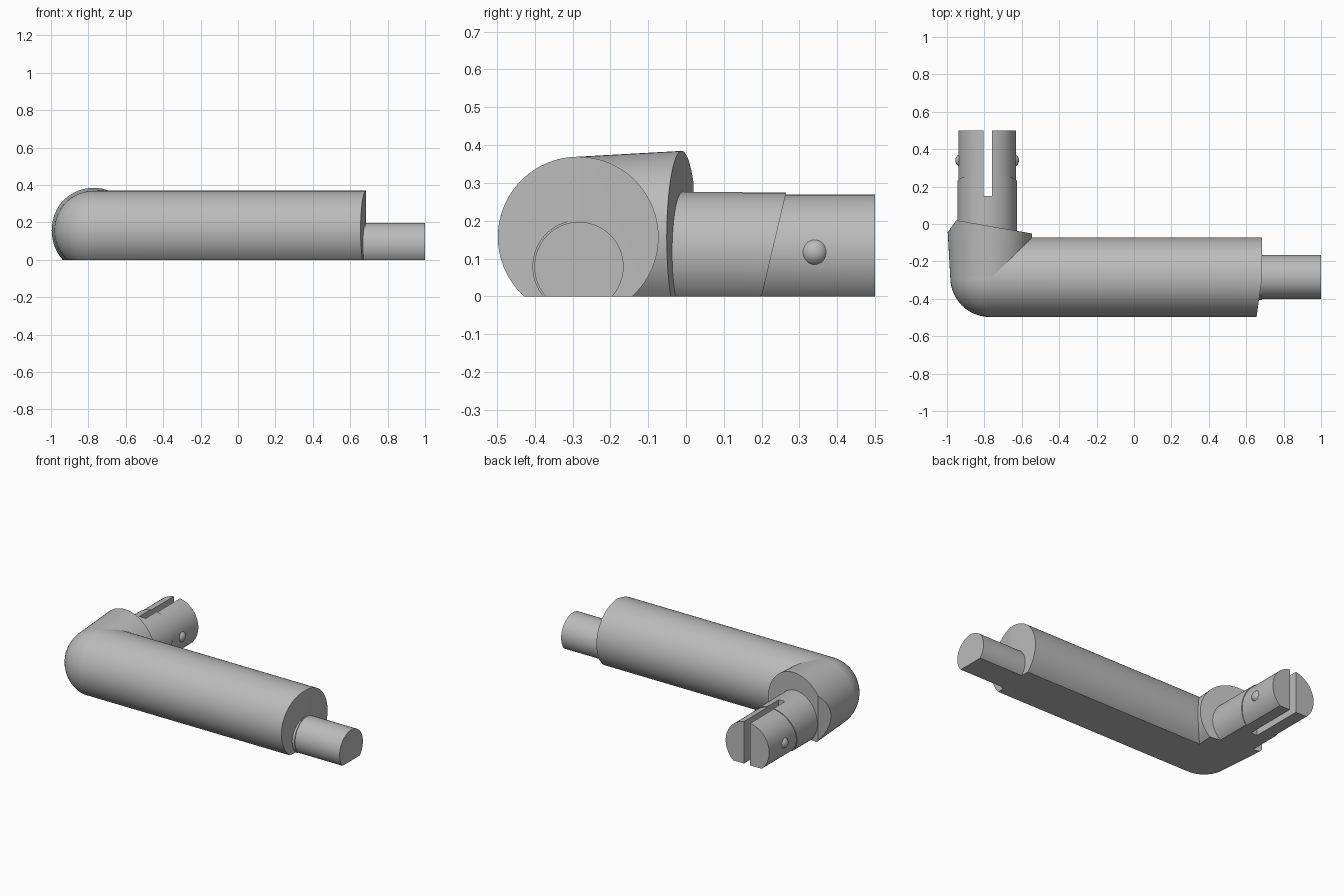
import bpy, bmesh, math
from mathutils import Vector, Matrix

cube = bpy.data.objects.get("Cube")
if cube:
    bpy.data.objects.remove(cube)

grey = bpy.data.materials.new("satin grey")
grey.use_nodes = True
GREY = (0.5, 0.5, 0.5, 1)
grey.diffuse_color = GREY
grey.node_tree.nodes["Principled BSDF"].inputs["Base Color"].default_value = GREY

FLOOR = ((0, 0, 0), (0, 0, -1))


def finish(name, bm, cuts):
    """Trim with planes (point, outward normal), cap each cut, smooth."""
    for point, normal in cuts:
        res = bmesh.ops.bisect_plane(
            bm, geom=bm.verts[:] + bm.edges[:] + bm.faces[:], dist=1e-6,
            plane_co=Vector(point), plane_no=Vector(normal).normalized(),
            clear_outer=True)
        rim = [e for e in res["geom_cut"]
               if isinstance(e, bmesh.types.BMEdge) and e.is_boundary]
        if rim:
            bmesh.ops.holes_fill(bm, edges=rim, sides=0)
    bmesh.ops.recalc_face_normals(bm, faces=bm.faces[:])
    mesh = bpy.data.meshes.new(name)
    bm.to_mesh(mesh)
    bm.free()
    mesh.materials.append(grey)
    obj = bpy.data.objects.new(name, mesh)
    bpy.context.collection.objects.link(obj)
    bpy.ops.object.select_all(action="DESELECT")
    obj.select_set(True)
    bpy.context.view_layer.objects.active = obj
    bpy.ops.object.shade_smooth_by_angle(angle=math.radians(25))
    return obj


def rod(name, start, end, r1, r2=None, cuts=()):
    """Round bar or cone between two points."""
    a, b = Vector(start), Vector(end)
    bm = bmesh.new()
    turn = (b - a).to_track_quat("Z", "Y").to_matrix().to_4x4()
    bmesh.ops.create_cone(
        bm, cap_ends=True, segments=64, radius1=r1, radius2=r2 or r1,
        depth=(b - a).length, matrix=Matrix.Translation((a + b) / 2) @ turn)
    return finish(name, bm, cuts)


def ball(name, centre, radius, cuts=()):
    bm = bmesh.new()
    bmesh.ops.create_uvsphere(bm, u_segments=48, v_segments=24, radius=radius,
                              matrix=Matrix.Translation(centre))
    return finish(name, bm, cuts)


# Long tube, its end face bent back on the front half
corner = (-0.77, -0.285, 0.157)
R = 0.2125
rod("main_tube", corner, (0.8, -0.285, 0.157), R, cuts=[
    ((0.685, 0, 0), (1, 0, 0)),
    ((0.685, -0.285, 0), (1, -0.14, 0)), FLOOR])

# Plug with a slightly wider collar
rod("plug_collar", (0.6, -0.283, 0.079), (0.685, -0.283, 0.079), 0.123, cuts=[FLOOR])
rod("plug", (0.6, -0.283, 0.079), (1, -0.283, 0.079), 0.118, cuts=[FLOOR])

# Rounded elbow and flared short arm with slanted face and bevelled corner
ball("elbow", corner, R, [FLOOR])
rod("short_arm", corner, (-0.77, 0.1, 0.157), R, 0.234, cuts=[
    ((-0.95, 0.02, 0), (0.175, 1, 0)),
    ((-0.95, 0.02, 0), (-1.4, 1, 0)), FLOOR])

# Slotted post: solid root, then two prongs split by a slanted step
PX, PZ = -0.785, 0.117
SLOT_END, TIP = 0.15, 0.5
STEP = (0, 0.2, 0)


def post(name, y1, y2, radius, cuts=()):
    return rod(name, (PX, y1, PZ), (PX, y2, PZ), radius, cuts=[*cuts, FLOOR])


post("post_root", -0.1, SLOT_END, 0.159)
for side, edge, sign in (("right", -0.805, 1), ("left", -0.76, -1)):
    slot = ((edge, 0, 0), (sign, 0, 0))
    post(side + "_prong_sleeve", SLOT_END, 0.4, 0.159,
         [slot, (STEP, (0, 1, -0.236))])
    post(side + "_prong_tip", SLOT_END, TIP, 0.154,
         [slot, (STEP, (0, -1, 0.236))])
    ball(side + "_detent_ball", (PX - sign * 0.133, 0.34, PZ), 0.037)
